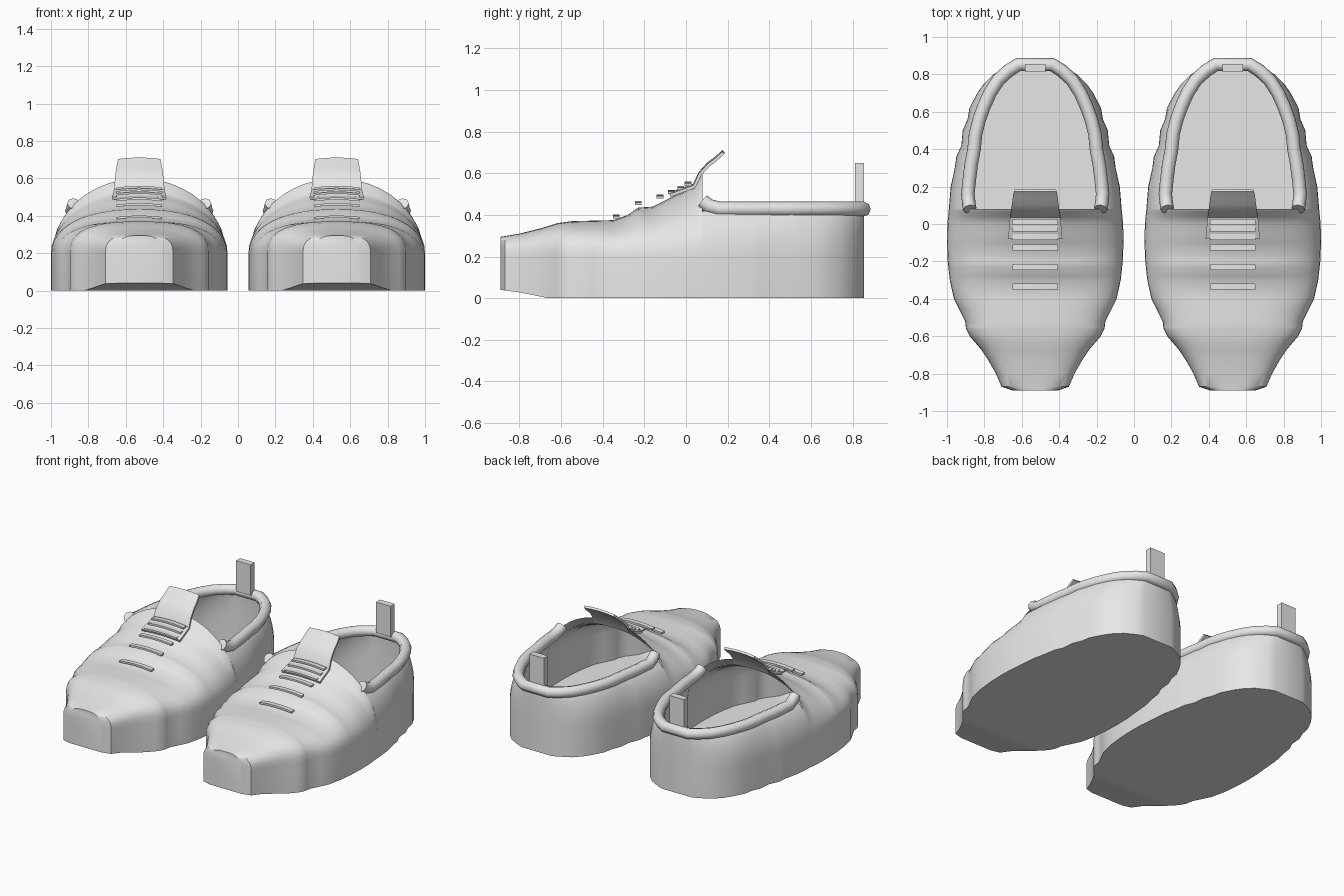
import bpy, bmesh, math
from mathutils import Vector

if "Cube" in bpy.data.objects:
    bpy.data.objects.remove(bpy.data.objects["Cube"])

grey = bpy.data.materials.new("light grey")
grey.diffuse_color = (0.8, 0.8, 0.8, 1)
grey.use_nodes = True
grey.node_tree.nodes["Principled BSDF"].inputs["Base Color"].default_value = grey.diffuse_color


def lerp(table, y):
    for (a, u), (b, v) in zip(table, table[1:]):
        if y <= b:
            return u + (v - u) * max(0, (y - a) / (b - a))
    return table[-1][1]


# half width of the outline, ridge height, sole lift and rim half width along y
WIDTH = [(-.89, .12), (-.87, .18), (-.8, .21), (-.73, .25), (-.67, .29), (-.6, .35), (-.56, .37), (-.52, .375),
         (-.45, .41), (-.4, .435), (-.3, .457), (-.2, .468), (-.1, .472), (0, .47), (.08, .462), (.2, .452),
         (.3, .43), (.36, .422), (.42, .395), (.5, .388), (.56, .362), (.62, .352), (.7, .31),
         (.75, .275), (.8, .225), (.84, .15), (.855, .11)]
RIDGE = [(-.89, .295), (-.8, .31), (-.7, .335), (-.62, .36), (-.55, .37), (-.35, .375), (-.28, .4), (-.23, .435),
         (-.16, .44), (-.1, .47), (-.05, .495), (0, .515), (.04, .54), (.065, .59), (.08, .6)]
LIFT = [(-.89, .04), (-.8, .028), (-.66, 0), (.9, 0)]
RIM = [(.08, .375), (.2, .365), (.32, .35), (.4, .335), (.5, .325), (.6, .295), (.7, .25),
       (.77, .205), (.82, .15), (.855, .09)]
FRONT_YS = sorted({y for y, _ in WIDTH + RIDGE if y <= .08})
BACK_YS = [y for y, _ in WIDTH if y >= .08]
WALL, EDGE = .2, .42
parts = []


def finish(name, bm, angle=35):
    bmesh.ops.recalc_face_normals(bm, faces=bm.faces)
    me = bpy.data.meshes.new(name)
    bm.to_mesh(me)
    bm.free()
    return register(name, me, angle)


def register(name, me, angle):
    ob = bpy.data.objects.new(name, me)
    bpy.context.collection.objects.link(ob)
    me.materials.clear()
    me.materials.append(grey)
    bpy.ops.object.select_all(action='DESELECT')
    ob.select_set(True)
    bpy.context.view_layer.objects.active = ob
    bpy.ops.object.shade_smooth_by_angle(angle=math.radians(angle))
    parts.append(ob)
    return ob


def loft(bm, rows):
    grid = [[bm.verts.new(p) for p in row] for row in rows]
    for r, s in zip(grid, grid[1:]):
        for i in range(len(r) - 1):
            bm.faces.new((r[i], r[i + 1], s[i + 1], s[i]))
    return grid


# upper: arched front over the foot, open walls around the heel
def arch(y):
    w, top, z0 = lerp(WIDTH, y), lerp(RIDGE, y), lerp(LIFT, y)
    k = min(1, max(0, (y + .89) / .9))
    n = 3 - k                       # squarer toe, rounder instep
    row = [(-w, y, z0)]
    for i in range(25):
        a = math.pi * i / 24
        c, s = math.cos(a), math.sin(a)
        row.append((-w * math.copysign(abs(c) ** (2 / n), c), y, WALL + (top - WALL) * abs(s) ** (2 / n)))
    return row + [(w, y, z0)]


def wall(y, side):
    w, r = lerp(WIDTH, y), min(lerp(RIM, y), lerp(WIDTH, y))
    row = [(side * w, y, 0)]
    for i in range(7):
        a = math.radians(90) * i / 6 * .7
        f = (1 - math.cos(a)) / (1 - math.cos(math.radians(63)))
        row.append((side * (w + (r - w) * f), y, WALL + (EDGE - WALL) * math.sin(a) / math.sin(math.radians(63))))
    return row


bm = bmesh.new()
front = loft(bm, [arch(y) for y in FRONT_YS])
bm.faces.new(front[0])
left = loft(bm, [wall(y, -1) for y in BACK_YS])
right = loft(bm, [wall(y, 1) for y in BACK_YS])
for i in range(len(left[-1]) - 1):
    bm.faces.new((left[-1][i], left[-1][i + 1], right[-1][i + 1], right[-1][i]))
bmesh.ops.remove_doubles(bm, verts=bm.verts, dist=.0005)
finish("upper", bm)

# flat sole, lifted slightly at the toe
bm = bmesh.new()
loft(bm, [[(-lerp(WIDTH, y), y, lerp(LIFT, y)), (lerp(WIDTH, y), y, lerp(LIFT, y))]
          for y in sorted(set(FRONT_YS + BACK_YS))])
for f in bm.faces:
    f.normal_update()
sole = finish("sole", bm)
if sole.data.polygons[0].normal.z > 0:
    sole.data.flip_normals()

# padded rim around the opening
half = [Vector((.35, .08, .465)), Vector((.355, .11, .442))]
half += [Vector((lerp(RIM, y) - .008, y, .428)) for y in (.16, .24, .32, .4, .48, .56, .63, .7, .77, .82)]
half += [Vector((.09, .853, .428))]
path = half + [Vector((-p.x, p.y, p.z)) for p in reversed(half)]
cu = bpy.data.curves.new("rim", 'CURVE')
cu.dimensions = '3D'
cu.bevel_depth, cu.bevel_resolution, cu.use_fill_caps = .036, 2, True
sp = cu.splines.new('POLY')
sp.points.add(len(path) - 1)
for pt, p in zip(sp.points, path):
    pt.co = (*p, 1)
tmp = bpy.data.objects.new("rim_path", cu)
bpy.context.collection.objects.link(tmp)
me = bpy.data.meshes.new_from_object(tmp.evaluated_get(bpy.context.evaluated_depsgraph_get()))
bpy.data.objects.remove(tmp)
register("padded_rim", me, 50)


# strip with thickness, following a (y, z, half width) profile
def strip(name, profile, thick):
    bm = bmesh.new()
    loft(bm, [[(x * w, y, z - .008 * x * x) for x in (-1, -.5, 0, .5, 1)] for y, z, w in profile])
    bmesh.ops.recalc_face_normals(bm, faces=bm.faces)
    bmesh.ops.solidify(bm, geom=bm.faces[:], thickness=thick)
    return finish(name, bm)


strip("tongue", [(-.08, .508, .145), (-.02, .53, .14), (.035, .55, .135), (.06, .605, .13), (.1, .65, .125),
                 (.14, .68, .12), (.175, .712, .113)], .015)

# lace bars
for i, (y, z) in enumerate([(-.335, .402), (-.23, .468), (-.125, .498), (-.07, .52), (-.025, .54), (.01, .56)]):
    strip(f"lace_{i + 1}", [(y - .016, z, .122), (y + .016, z, .12)], .012)

# upright heel pull tab
bm = bmesh.new()
bmesh.ops.create_cube(bm, size=1)
for v in bm.verts:
    v.co = (v.co.x * .11, .833 + v.co.y * .043, .545 + v.co.z * .21)
finish("heel_tab", bm)

# pair: left and right shoe
for ob in parts:
    twin = ob.copy()
    bpy.context.collection.objects.link(twin)
    twin.name = "right_" + ob.name
    twin.location.x = .528
    ob.name = "left_" + ob.name
    ob.location.x = -.528
